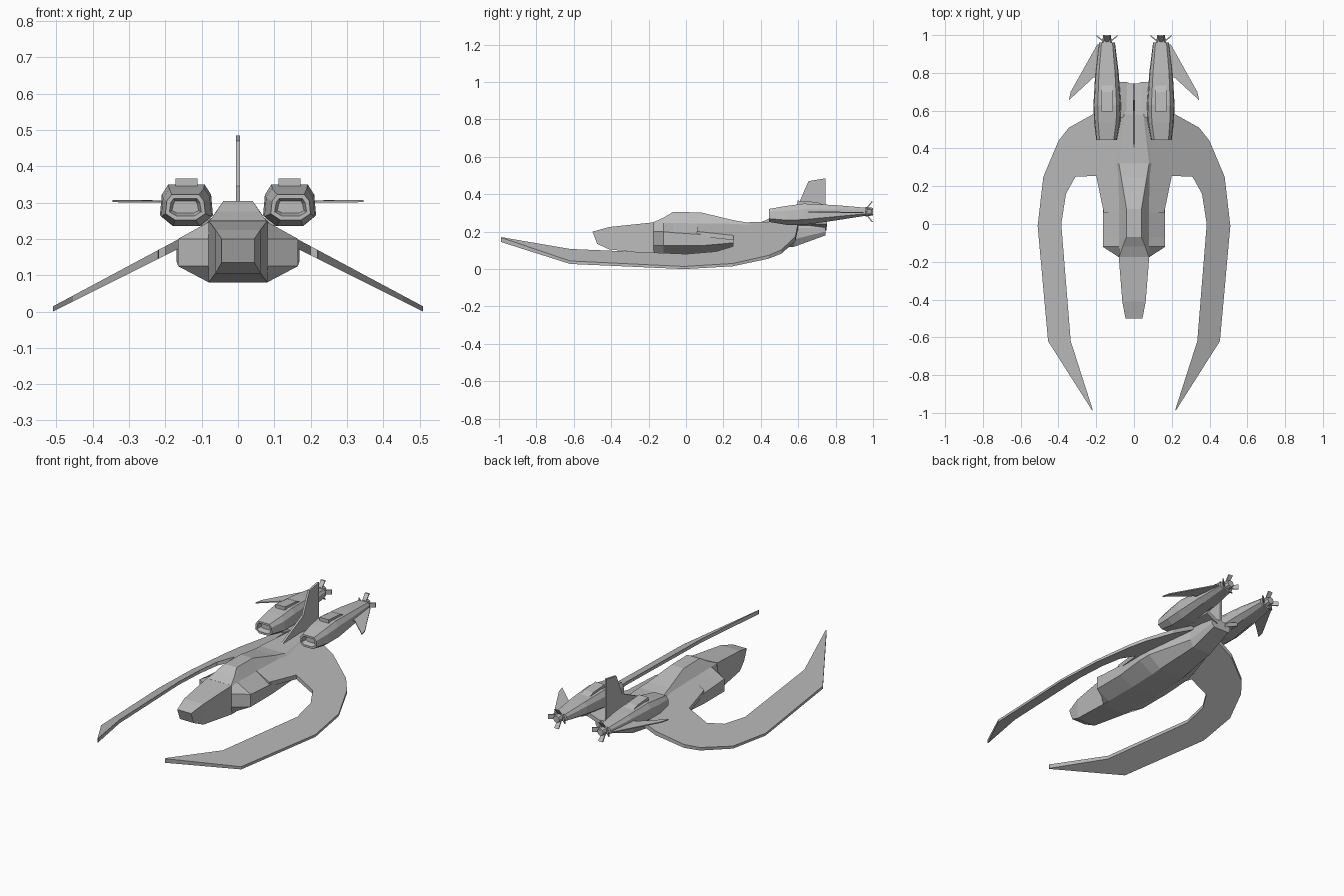
import bpy, bmesh
from mathutils import Vector, Matrix

if "Cube" in bpy.data.objects:
    bpy.data.objects.remove(bpy.data.objects["Cube"])

hull = bpy.data.materials.new("hull grey")
hull.use_nodes = True
hull.diffuse_color = (0.5, 0.5, 0.5, 1)
hull.node_tree.nodes["Principled BSDF"].inputs["Base Color"].default_value = (0.5, 0.5, 0.5, 1)


def finish(bm, name, mirror=False):
    bmesh.ops.remove_doubles(bm, verts=bm.verts, dist=0.0005)
    bmesh.ops.recalc_face_normals(bm, faces=bm.faces)
    mesh = bpy.data.meshes.new(name)
    bm.to_mesh(mesh)
    bm.free()
    mesh.materials.append(hull)
    ob = bpy.data.objects.new(name, mesh)
    bpy.context.collection.objects.link(ob)
    if mirror:
        mod = ob.modifiers.new("Mirror", 'MIRROR')
        mod.use_mirror_merge = False
    return ob


def loft(bm, rings):
    """Skin closed rings of points and cap both ends; returns the first cap."""
    rows = [[bm.verts.new(p) for p in ring] for ring in rings]
    n = len(rows[0])
    for a, b in zip(rows, rows[1:]):
        for i in range(n):
            j = (i + 1) % n
            bm.faces.new((a[i], a[j], b[j], b[i]))
    bm.faces.new(rows[-1])
    return bm.faces.new(rows[0])


def plate(name, outline, offset, mirror=False):
    """Flat outline thickened along an offset."""
    bm = bmesh.new()
    loft(bm, [outline, [Vector(p) + Vector(offset) for p in outline]])
    return finish(bm, name, mirror)


def symmetric(half):
    return half + [(-x, y, z) for x, y, z in reversed(half)]


# Nose: half width, top y and z, bottom y and z
bm = bmesh.new()
loft(bm, [symmetric([(w, ty, tz), (w, by, bz)]) for w, ty, tz, by, bz in (
    (0.045, -0.5, 0.2, -0.475, 0.135),
    (0.062, -0.41, 0.225, -0.41, 0.105),
    (0.081, -0.17, 0.25, -0.17, 0.08))])
finish(bm, "nose")

# Fuselage: y, roof, shoulder, side edge (x, top, bottom), belly
bm = bmesh.new()
loft(bm, [symmetric([(tx, y, tz), (sx, y, sz), (ex, y, et), (ex, y, eb), (bx, y, bz)])
          for y, tx, tz, sx, sz, ex, et, eb, bx, bz in (
    (-0.175, 0.078, 0.25, 0.08, 0.247, 0.082, 0.2, 0.125, 0.08, 0.08),
    (-0.12, 0.06, 0.275, 0.08, 0.247, 0.165, 0.2, 0.125, 0.08, 0.08),
    (-0.07, 0.04, 0.305, 0.08, 0.247, 0.165, 0.195, 0.125, 0.08, 0.08),
    (0.08, 0.04, 0.303, 0.08, 0.243, 0.165, 0.185, 0.125, 0.08, 0.08),
    (0.25, 0.068, 0.262, 0.085, 0.24, 0.17, 0.175, 0.14, 0.08, 0.085),
    (0.32, 0.08, 0.25, 0.09, 0.24, 0.16, 0.18, 0.15, 0.08, 0.09),
    (0.58, 0.05, 0.255, 0.07, 0.245, 0.08, 0.22, 0.16, 0.06, 0.12),
    (0.745, 0.05, 0.235, 0.06, 0.23, 0.065, 0.22, 0.2, 0.05, 0.18))])
finish(bm, "fuselage")

# Sickle wings: paired outer and inner edge points on a drooping plane
outer = [(0.22, -0.99), (0.455, -0.62), (0.51, -0.01), (0.48, 0.25),
         (0.4, 0.44), (0.345, 0.51), (0.21, 0.585), (0.07, 0.6)]
inner = [(0.218, -0.985), (0.335, -0.62), (0.385, 0), (0.36, 0.16),
         (0.31, 0.25), (0.2, 0.255), (0.16, 0.06), (0.07, 0.06)]


def on_wing(p, top):
    out = 0.51 - p[0]
    return (p[0], p[1], (0.014 + 0.535 * out) if top else 0.5 * out)


bm = bmesh.new()
loft(bm, [[on_wing(o, True), on_wing(i, True), on_wing(i, False), on_wing(o, False)]
          for o, i in zip(outer, inner)])
finish(bm, "wing", True)

# Tail fin and its spine
plate("tail_fin", [(-0.006, y, z) for y, z in (
    (0.38, 0.24), (0.6, 0.345), (0.655, 0.47), (0.745, 0.485), (0.745, 0.22))],
    (0.012, 0, 0))

# Pylons joining the rear hull to the nacelles
plate("pylon", [(0.03, 0.58, 0.25), (0.11, 0.54, 0.265), (0.11, 0.755, 0.265),
                (0.03, 0.75, 0.232)], (0, 0, -0.025), True)

# Nacelle: tapered eight-sided body with a stepped intake
section = [(0.05, 1), (0.068, 0.75), (0.073, 0.25), (0.038, 0),
           (-0.038, 0), (-0.073, 0.25), (-0.068, 0.75), (-0.05, 1)]
bm = bmesh.new()
cap = loft(bm, [[(cx + x * s, y, lo + (hi - lo) * t) for x, t in section]
                for y, cx, s, lo, hi in (
    (0.445, 0.145, 0.75, 0.252, 0.322),
    (0.54, 0.142, 0.95, 0.236, 0.338),
    (0.63, 0.142, 1, 0.236, 0.35),
    (0.8, 0.143, 0.85, 0.26, 0.342),
    (0.96, 0.143, 0.58, 0.285, 0.328))])
bmesh.ops.recalc_face_normals(bm, faces=bm.faces)
bmesh.ops.inset_region(bm, faces=[cap], thickness=0.012)
bmesh.ops.inset_region(bm, faces=[cap], thickness=0.008, depth=-0.03)
finish(bm, "nacelle", True)

# Scoop on top of each nacelle
plate("scoop", [(0.112, 0.595, 0.335), (0.112, 0.595, 0.366), (0.112, 0.7, 0.358),
                (0.112, 0.76, 0.335)], (0.06, 0, 0), True)

# Swept winglet on the outer side of each nacelle
plate("winglet", [(0.185, 0.775, 0.3), (0.215, 0.775, 0.3), (0.345, 0.655, 0.301),
                  (0.335, 0.7, 0.301), (0.195, 0.95, 0.3), (0.17, 0.95, 0.3)],
      (0, 0, 0.006), True)

# Exhaust hub with four flared blades
bm = bmesh.new()
hub = Vector((0.143, 0.98, 0.307))
bmesh.ops.create_cone(bm, cap_ends=True, segments=8, radius1=0.02, radius2=0.026,
                      depth=0.04, matrix=Matrix.Translation(hub) @ Matrix.Rotation(1.5708, 4, 'X'))
for k in range(4):
    turn = Matrix.Rotation(1.5708 * k, 3, 'Y')
    blade = [(-0.011, -0.02, 0.015), (0.011, -0.02, 0.015),
             (0.014, 0.012, 0.055), (-0.014, 0.012, 0.055)]
    loft(bm, [[hub + turn @ (Vector(p) + Vector((0, dy, 0))) for p in blade]
              for dy in (0, 0.008)])
finish(bm, "exhaust", True)
